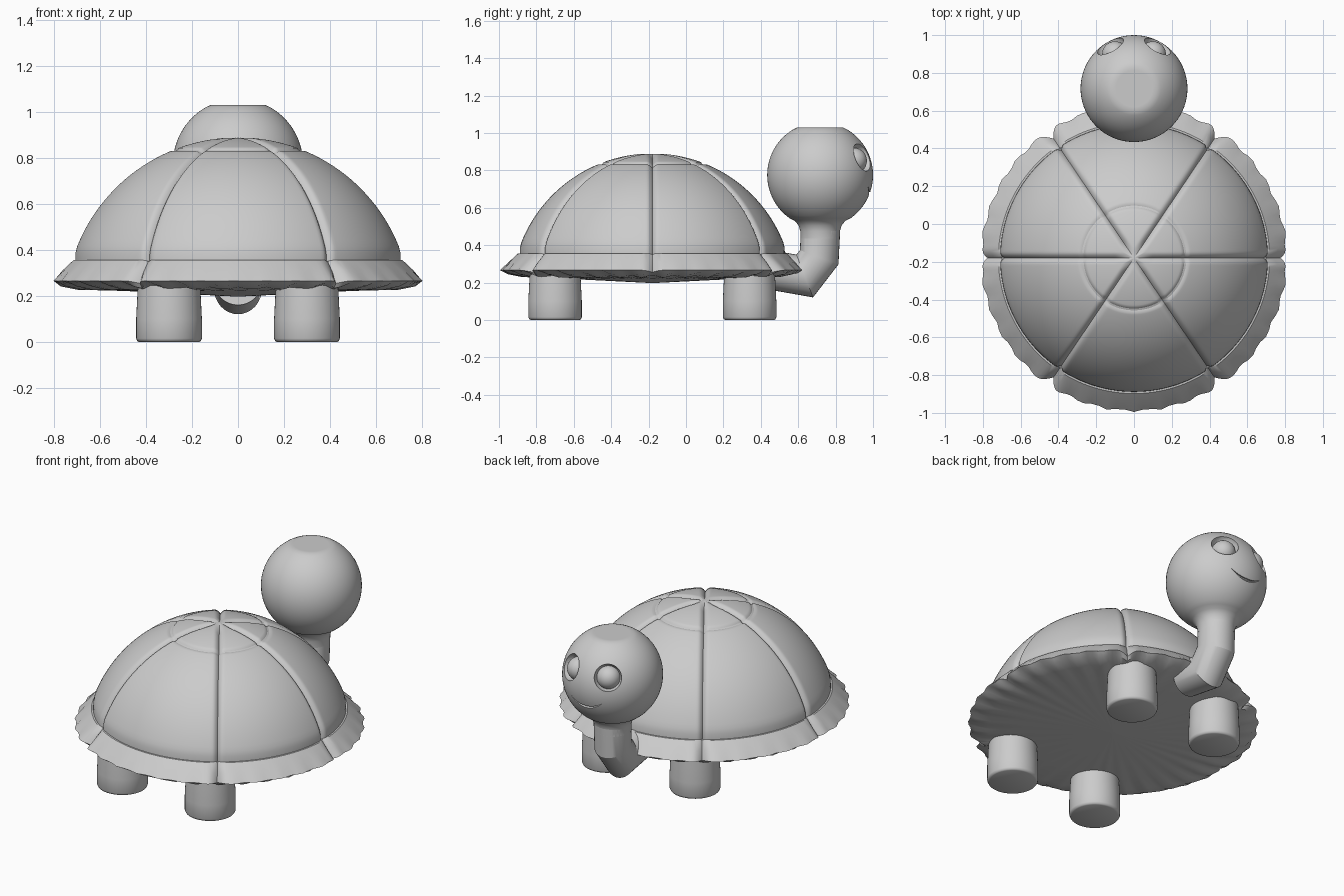
import bpy, bmesh, math
from mathutils import Vector

cube = bpy.data.objects.get("Cube")
if cube:
    bpy.data.objects.remove(cube, do_unlink=True)

GREY = (0.6, 0.6, 0.6, 1)
grey = bpy.data.materials.new("plain_grey")
grey.use_nodes = True
grey.diffuse_color = GREY
grey.node_tree.nodes["Principled BSDF"].inputs["Base Color"].default_value = GREY


def finish(bm, name, location=(0, 0, 0)):
    bmesh.ops.recalc_face_normals(bm, faces=bm.faces)
    mesh = bpy.data.meshes.new(name)
    bm.to_mesh(mesh)
    bm.free()
    obj = bpy.data.objects.new(name, mesh)
    obj.location = location
    bpy.context.collection.objects.link(obj)
    mesh.materials.append(grey)
    return obj


def smooth(obj, degrees=35):
    bpy.ops.object.select_all(action="DESELECT")
    obj.select_set(True)
    bpy.context.view_layer.objects.active = obj
    bpy.ops.object.shade_smooth_by_angle(angle=math.radians(degrees))


def skin(bm, rings, caps=True):
    """Join rings of points with quads and close both ends."""
    loops = [[bm.verts.new(p) for p in ring] for ring in rings]
    n = len(loops[0])
    for a, b in zip(loops, loops[1:]):
        for i in range(n):
            j = (i + 1) % n
            bm.faces.new((a[i], a[j], b[j], b[i]))
    if caps:
        bm.faces.new(loops[0])
        bm.faces.new(loops[-1])
    return loops


def lathe(name, profile, location, sides=48):
    bm = bmesh.new()
    turns = [math.tau * i / sides for i in range(sides)]
    skin(bm, [[(r * math.cos(a), r * math.sin(a), z) for a in turns] for r, z in profile])
    return finish(bm, name, location)


def tube(name, path, radius, sides=32):
    """Sweep a circle in the yz plane, mitred at the bends."""
    bm = bmesh.new()
    rings = []
    for i, p in enumerate(path):
        before = (p - path[i - 1]).normalized() if i else (path[1] - p).normalized()
        after = (path[i + 1] - p).normalized() if i + 1 < len(path) else before
        along = (before + after).normalized()
        up = Vector((1, 0, 0)).cross(along) * radius / max(along.dot(before), 0.5)
        rings.append([p + Vector((radius * math.cos(a), 0, 0)) + up * math.sin(a)
                      for a in (math.tau * k / sides for k in range(sides))])
    skin(bm, rings)
    return finish(bm, name)


def ball(name, radius, location):
    bm = bmesh.new()
    bmesh.ops.create_uvsphere(bm, u_segments=40, v_segments=24, radius=radius)
    return finish(bm, name, location)


# Shell: domed panels split by six radial grooves, with a notched flaring rim
DOME_R, DOME_Z, CENTRE_Y = 0.754, 0.136, -0.18
GROOVES = [math.radians(d) for d in (0, 56, 124, 180, 236, 304, 360)]
angles = []
for lo, hi in zip(GROOVES, GROOVES[1:]):
    for i in range(36):
        t = i / 36
        angles.append(lo + (hi - lo) * (t - 0.85 * math.sin(math.tau * t) / math.tau))


def groove(r, a, width):
    gap = min(abs(a - g) for g in GROOVES)
    return max(0, 1 - r * math.sin(min(gap, 1.5)) / width) ** 2


def dome_point(r, a):
    z = math.sqrt(DOME_R ** 2 - r ** 2)
    depth = 0.022 * groove(r, a, 0.032) * min(1, r / 0.1)
    depth += 0.010 * math.exp(-((r - 0.275) / 0.009) ** 2)
    depth += 0.012 * max(0, (r - 0.70) / 0.02) ** 2
    k = 1 - depth / DOME_R
    return (r * k * math.cos(a), r * k * math.sin(a), DOME_Z + z * k)


def rim_point(r, z, a, notch, wave, lift):
    cut = groove(r, a, 0.06)
    ripple = math.cos(36 * a)
    r += wave * ripple - notch * cut
    return (r * math.cos(a), r * math.sin(a), z + lift * ripple - 0.3 * notch * cut)


bm = bmesh.new()
rings = [[dome_point(0.01 * k, a) for a in angles] for k in range(1, 73)]
for r, z, notch, wave, lift in ((0.718, 0.356, 0.02, 0, 0), (0.765, 0.312, 0.03, 0, 0),
                                (0.808, 0.266, 0.04, 0.007, 0), (0.775, 0.249, 0.03, 0, 0.007),
                                (0.70, 0.233, 0, 0, 0.006), (0.5, 0.222, 0, 0, 0),
                                (0.02, 0.198, 0, 0, 0)):
    rings.append([rim_point(r, z, a, notch, wave, lift) for a in angles])
skin(bm, rings)
smooth(finish(bm, "shell", (0, CENTRE_Y, 0)), 30)

# Legs
for side, x in (("left", 0.3), ("right", -0.3)):
    for end, y in (("front", 0.34), ("back", -0.70)):
        leg = lathe(f"{end}_{side}_leg", ((0.13, 0), (0.138, 0.004), (0.143, 0.015), (0.143, 0.1),
                                          (0.138, 0.2), (0.134, 0.27)), (x, y, 0))
        smooth(leg, 40)

# Neck
neck_path = [Vector((0, y, z)) for y, z in ((0.47, 0.264), (0.635, 0.235), (0.712, 0.335), (0.722, 0.53))]
smooth(tube("neck", neck_path, 0.105), 25)

# Head: rounded, flat on top, flaring into the neck
HEAD = Vector((0, 0.717, 0.775))
profile = [(0.105, -0.34), (0.106, -0.30), (0.115, -0.27), (0.135, -0.245)]
for k in range(-11, 16):
    a = math.radians(5 * k)
    profile.append((0.283 * math.cos(a), 0.283 * math.sin(a)))
profile = [(r, min(z, 0.262 - 0.35 * max(0, r - 0.09) ** 1.5)) for r, z in profile]
profile += [(0.05, 0.255), (0.02, 0.255)]
profile = [(r, min(z, 0.255)) for r, z in profile]
head = lathe("head", profile, HEAD, 72)

# Eye sockets and mouth line are cut into the head
cutters = []
for side, x in (("left", 1), ("right", -1)):
    out = Vector((0.125 * x, 0.225, 0.095)).normalized()
    cutters.append(ball(f"{side}_socket_cutter", 0.078, HEAD + out * 0.281))
    smooth(ball(f"{side}_eye", 0.068, HEAD + out * 0.222))

bm = bmesh.new()
mouth_rings = []
for k in range(-8, 9):
    t = k / 8
    d = Vector((0.10 * t, 0.25, -0.095 + 0.035 * t * t)).normalized()
    centre, tall = d * 0.284, 0.009 * (1.1 - abs(t))
    mouth_rings.append([centre + d * (0.012 * math.cos(a)) + Vector((0, 0, tall * math.sin(a)))
                        for a in (math.tau * i / 8 for i in range(8))])
skin(bm, mouth_rings)
cutters.append(finish(bm, "mouth_cutter", HEAD))

for cutter in cutters:
    cutter.hide_render = True
    cutter.hide_set(True)
    cut = head.modifiers.new(cutter.name, "BOOLEAN")
    cut.operation, cut.solver, cut.object = "DIFFERENCE", "EXACT", cutter
smooth(head, 30)
